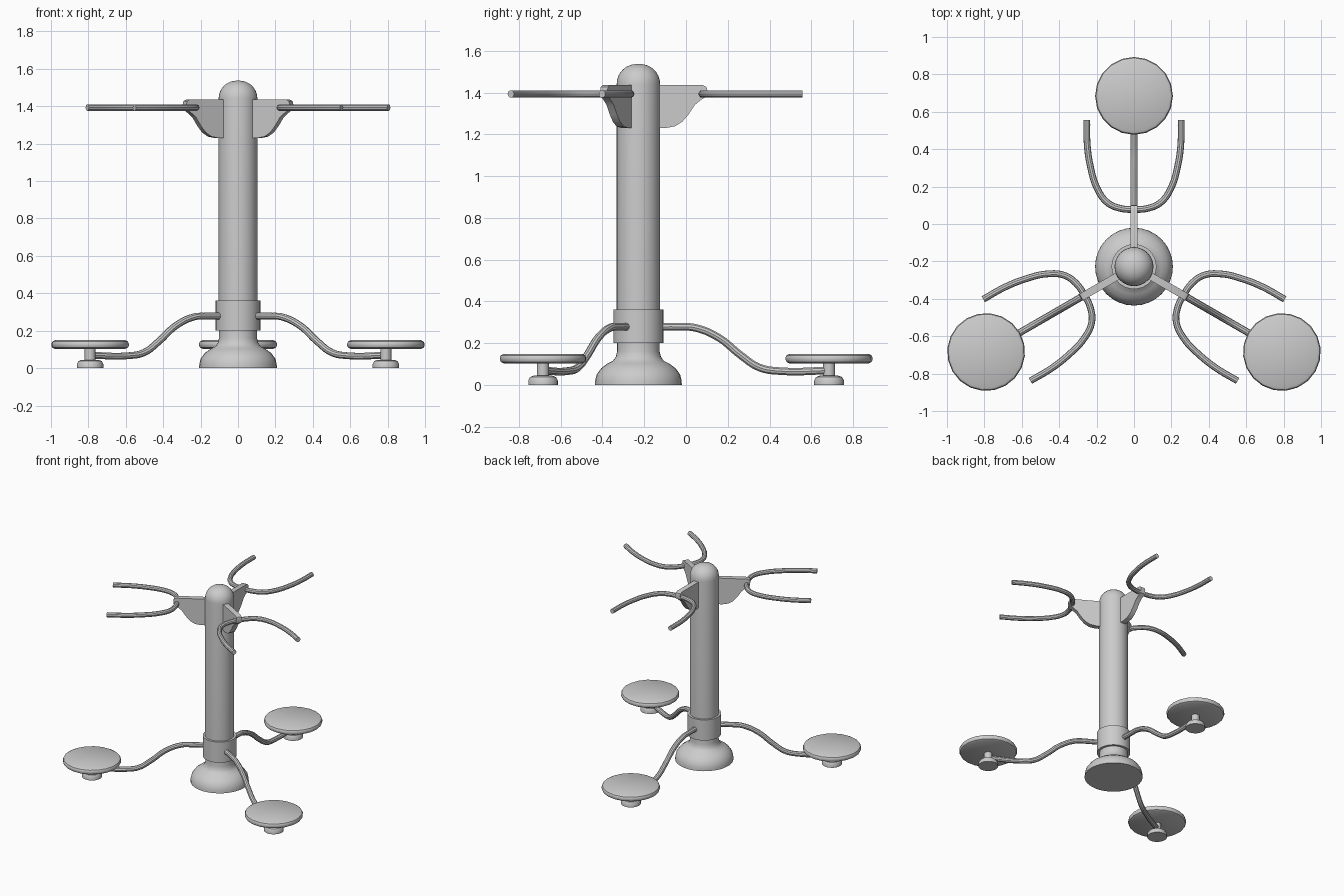
import bpy, bmesh, math
from mathutils import Matrix, Vector

if "Cube" in bpy.data.objects:
    bpy.data.objects.remove(bpy.data.objects["Cube"])

CENTRE = Vector((0, -0.228, 0))
REACH = 0.913  # pole axis to seat axis


def finish(ob, angle=35):
    bpy.ops.object.select_all(action='DESELECT')
    ob.select_set(True)
    bpy.context.view_layer.objects.active = ob
    if ob.type == 'CURVE':
        bpy.ops.object.convert(target='MESH')
        ob = bpy.context.object
    bpy.ops.object.shade_smooth_by_angle(angle=math.radians(angle))
    return ob


def mesh_object(name, bm, matrix):
    bmesh.ops.recalc_face_normals(bm, faces=bm.faces)
    me = bpy.data.meshes.new(name)
    bm.to_mesh(me)
    bm.free()
    ob = bpy.data.objects.new(name, me)
    bpy.context.collection.objects.link(ob)
    ob.matrix_world = matrix
    return finish(ob)


def lathe(name, profile, matrix, sides=32):
    """Revolve (radius, z) points; the profile starts and ends on the axis."""
    bm = bmesh.new()
    vs = [bm.verts.new((r, 0, z)) for r, z in profile]
    es = [bm.edges.new(p) for p in zip(vs, vs[1:])]
    bmesh.ops.spin(bm, geom=vs + es, cent=(0, 0, 0), axis=(0, 0, 1),
                   angle=math.tau, steps=sides, use_duplicate=False)
    bmesh.ops.remove_doubles(bm, verts=bm.verts, dist=1e-4)
    return mesh_object(name, bm, matrix)


def plate(name, outline, thickness, matrix):
    """Extrude an (x, z) outline evenly about y = 0."""
    bm = bmesh.new()
    f = bm.faces.new([bm.verts.new((x, -thickness / 2, z)) for x, z in outline])
    ext = bmesh.ops.extrude_face_region(bm, geom=[f])['geom']
    bmesh.ops.translate(bm, vec=(0, thickness, 0),
                        verts=[v for v in ext if isinstance(v, bmesh.types.BMVert)])
    return mesh_object(name, bm, matrix)


def tube(name, points, radius, matrix):
    cu = bpy.data.curves.new(name, 'CURVE')
    cu.dimensions = '3D'
    cu.bevel_depth = radius
    cu.bevel_resolution = 3
    cu.use_fill_caps = True
    cu.resolution_u = 5
    sp = cu.splines.new('BEZIER')
    sp.bezier_points.add(len(points) - 1)
    for bp, p in zip(sp.bezier_points, points):
        bp.co = p
        bp.handle_left_type = bp.handle_right_type = 'AUTO'
    ob = bpy.data.objects.new(name, cu)
    bpy.context.collection.objects.link(ob)
    ob.matrix_world = matrix
    return finish(ob)


# Central column
middle = Matrix.Translation(CENTRE)
lathe("flared_base", [(0, 0), (.208, 0), (.207, .02), (.2, .05), (.178, .08),
                      (.147, .103), (.122, .115), (.108, .135), (.102, .16),
                      (.102, .21), (0, .21)], middle)
lathe("collar", [(0, .2), (.12, .2), (.12, .362), (0, .362)], middle)
dome = [(.104 * math.cos(a) ** .9, 1.44 + .097 * math.sin(a))
        for a in (math.radians(d) for d in range(0, 90, 12))]
lathe("pole", [(0, .2), (.104, .2)] + dome + [(0, 1.537)], middle)

# Profiles shared by the three stations
SEAT = [(0, .103), (.19, .103), (.203, .11), (.208, .12), (.208, .132),
        (.203, .142), (.19, .149), (0, .149)]
FOOT = [(0, 0), (.071, 0), (.071, .022), (.062, .038), (.045, .044), (0, .044)]
STEM = [(0, .03), (.029, .03), (.029, .12), (0, .12)]
ARM = [(.08, 0, .278), (.2, 0, .278), (.27, 0, .274), (.385, 0, .226),
       (.49, 0, .142), (.58, 0, .083), (.68, 0, .066), (REACH, 0, .069)]
BRACKET = [(.08, 1.435), (.31, 1.435), (.326, 1.427), (.33, 1.41), (.325, 1.38),
           (.3, 1.365), (.27, 1.34), (.24, 1.295), (.21, 1.26), (.175, 1.238),
           (.13, 1.23), (.08, 1.23)]
HALF = [(.785, .252), (.65, .25), (.535, .233), (.425, .2), (.345, .145), (.312, .075)]
GRIP = ([(r, s, 1.393) for r, s in HALF] + [(.306, 0, 1.393)]
        + [(r, -s, 1.393) for r, s in reversed(HALF)])

# Three stations spaced evenly around the column
for i, deg in enumerate((90, 210, 330), 1):
    turn = middle @ Matrix.Rotation(math.radians(deg), 4, 'Z')
    out = turn @ Matrix.Translation((REACH, 0, 0))
    lathe(f"seat_disc_{i}", SEAT, out, 20)
    lathe(f"seat_stem_{i}", STEM, out, 16)
    lathe(f"seat_foot_{i}", FOOT, out, 20)
    tube(f"support_arm_{i}", ARM, .019, turn)
    plate(f"handle_bracket_{i}", BRACKET, .04, turn)
    tube(f"handlebar_{i}", GRIP, .018, turn)
